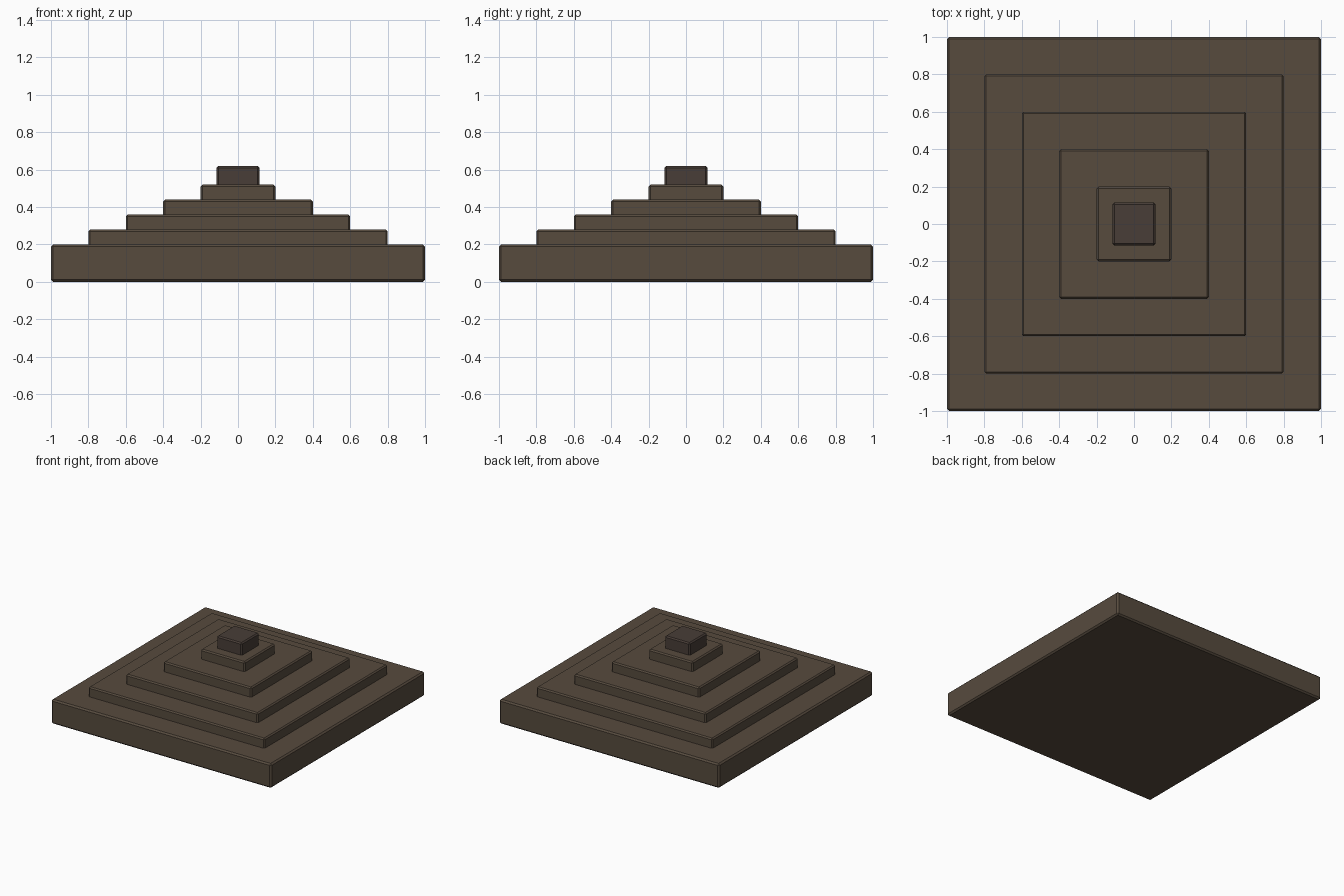
import bpy

if "Cube" in bpy.data.objects:
    bpy.data.objects.remove(bpy.data.objects["Cube"])


def material(name, rgb):
    m = bpy.data.materials.new(name)
    m.diffuse_color = (*rgb, 1)
    m.use_nodes = True
    m.node_tree.nodes["Principled BSDF"].inputs["Base Color"].default_value = m.diffuse_color
    return m


stone = material("stone", (0.095, 0.07, 0.048))
dark_stone = material("dark_stone", (0.065, 0.047, 0.038))


def slab(name, half, z0, z1, mat, bevel=0.01):
    bpy.ops.mesh.primitive_cube_add(size=1, location=(0, 0, (z0 + z1) / 2))
    ob = bpy.context.object
    ob.name = name
    ob.scale = (half * 2, half * 2, z1 - z0)
    bpy.ops.object.transform_apply(location=False, rotation=False, scale=True)
    ob.data.materials.append(mat)
    mod = ob.modifiers.new("chamfer", 'BEVEL')
    mod.width = bevel
    mod.segments = 1
    return ob


# Thick base plate
slab("base", 1.0, 0.0, 0.2, stone, 0.012)

# Stepped tiers, each sunk slightly into the one below
for i in range(4):
    top = 0.28 + 0.08 * i
    slab(f"step_{i + 1}", 0.8 - 0.2 * i, top - 0.09, top, stone)

# Small block on top
slab("cap_block", 0.115, 0.51, 0.62, dark_stone)
